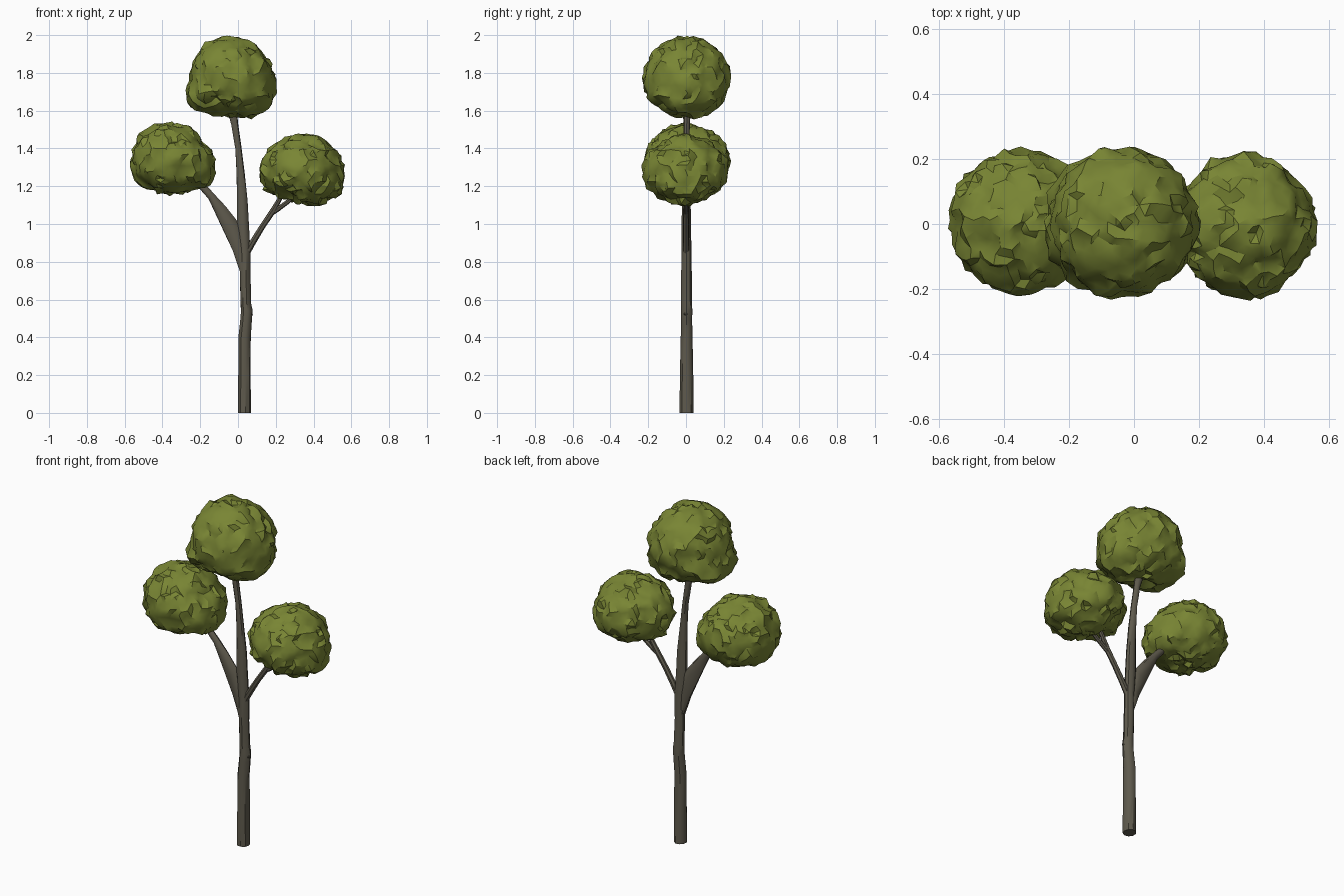
import bpy, bmesh, math, random
from mathutils import Vector, noise

random.seed(4)


def material(name, color):
    m = bpy.data.materials.new(name)
    m.diffuse_color = (*color, 1)
    return m


BARK = material("bark", (0.113, 0.102, 0.074))
LEAF = material("leaf_green", (0.19, 0.235, 0.034))


def finish(bm, name, mat, angle):
    bmesh.ops.recalc_face_normals(bm, faces=bm.faces)
    mesh = bpy.data.meshes.new(name)
    bm.to_mesh(mesh)
    bm.free()
    mesh.materials.append(mat)
    ob = bpy.data.objects.new(name, mesh)
    bpy.context.collection.objects.link(ob)
    bpy.ops.object.select_all(action='DESELECT')
    ob.select_set(True)
    bpy.context.view_layer.objects.active = ob
    bpy.ops.object.shade_smooth_by_angle(angle=math.radians(angle))
    return ob


# Tapered limb: path points are (x, y, z, half width, half depth)
def limb(name, path, sides=9):
    bm = bmesh.new()
    rings = []
    for i, (x, y, z, rw, rd) in enumerate(path):
        a, b = path[max(i - 1, 0)], path[min(i + 1, len(path) - 1)]
        t = Vector((b[0] - a[0], 0, b[2] - a[2])).normalized()
        across = Vector((t.z, 0, -t.x))
        ring = []
        for k in range(sides):
            u = math.tau * k / sides
            w = 1.02 + random.uniform(-0.05, 0.05)
            ring.append(bm.verts.new(Vector((x, y, z)) + across * (rw * w * math.cos(u))
                                     + Vector((0, rd * w * math.sin(u), 0))))
        rings.append(ring)
    for r, s in zip(rings, rings[1:]):
        for k in range(sides):
            n = (k + 1) % sides
            bm.faces.new((r[k], r[n], s[n], s[k]))
    bm.faces.new(rings[0])
    bm.faces.new(rings[-1])
    finish(bm, name, BARK, 40)


# Crown: sphere shaped by 12 front outline radii (every 30 degrees), then crumpled
def crown(name, centre, radii, depth, seed, fullness=0.0):
    bm = bmesh.new()
    bmesh.ops.create_icosphere(bm, subdivisions=4, radius=1)
    off = Vector((seed * 7.3, seed * 3.1, seed * 5.7))
    for v in bm.verts:
        d = v.co.normalized()
        a = (math.degrees(math.atan2(d.z, d.x)) % 360) / 30
        i, f = int(a) % 12, a - int(a)
        f = f * f * (3 - 2 * f)
        outline = radii[i] * (1 - f) + radii[(i + 1) % 12] * f
        flat = math.hypot(d.x, d.z)
        r = outline * flat ** 2 + depth * (1 - flat ** 2)
        # fuller or leaner between the axes
        r *= 1 + fullness * (flat * abs(d.y)) ** 2
        # leafy clumps, sharp crumples and tangential jitter
        lump = noise.noise(d * 3.2 + off) * 0.016
        cell = noise.voronoi(d * 5.5 + off)[0]
        crease = (min(cell[1] - cell[0], 0.35) - 0.22) * 0.04
        jitter = noise.noise_vector(d * 11 + off) * 0.014
        v.co = d * (r - 0.002 + lump + crease) + jitter
        v.co += Vector(centre)
    finish(bm, name, LEAF, 32)


# Trunk with its central leader
limb("trunk", [
    (0.033, 0.004, 0.0, 0.036, 0.037), (0.033, 0.004, 0.2, 0.034, 0.035),
    (0.034, 0.003, 0.4, 0.032, 0.032), (0.043, 0.003, 0.5, 0.03, 0.03),
    (0.045, 0.003, 0.54, 0.031, 0.03), (0.041, 0.003, 0.58, 0.028, 0.029),
    (0.037, 0.003, 0.72, 0.028, 0.028), (0.036, 0.003, 0.85, 0.029, 0.027),
    (0.027, 0.002, 1.0, 0.031, 0.025), (0.023, 0.002, 1.12, 0.028, 0.022),
    (0.013, 0.002, 1.27, 0.022, 0.019), (0.002, 0.002, 1.4, 0.017, 0.017),
    (-0.018, 0.004, 1.53, 0.018, 0.017), (-0.03, 0.004, 1.59, 0.025, 0.021),
    (-0.04, 0.004, 1.68, 0.012, 0.012)])

# Broad webbed left branch
limb("left_branch", [
    (0.024, 0.0, 0.75, 0.014, 0.02), (0.004, 0.0, 0.87, 0.034, 0.022),
    (-0.035, 0.0, 0.98, 0.046, 0.021), (-0.094, 0.0, 1.075, 0.032, 0.019),
    (-0.14, 0.0, 1.145, 0.02, 0.017), (-0.19, 0.0, 1.2, 0.019, 0.016),
    (-0.27, 0.0, 1.28, 0.01, 0.01)])

# Slim forked right branch
limb("right_branch", [
    (0.042, 0.0, 0.84, 0.017, 0.018), (0.075, 0.0, 0.9, 0.017, 0.016),
    (0.13, 0.0, 0.99, 0.016, 0.015), (0.185, 0.0, 1.07, 0.016, 0.015),
    (0.225, 0.004, 1.14, 0.012, 0.013), (0.29, 0.01, 1.23, 0.009, 0.009)], 7)
limb("right_fork", [
    (0.165, 0.0, 1.045, 0.01, 0.012), (0.205, 0.0, 1.075, 0.013, 0.012),
    (0.26, 0.0, 1.115, 0.012, 0.011), (0.33, 0.0, 1.17, 0.008, 0.008)], 7)

# Short twig stub on the trunk
limb("trunk_knot", [(0.05, 0.0, 0.515, 0.018, 0.016), (0.072, 0.0, 0.53, 0.012, 0.01)], 6)

# Three leafy crowns
crown("top_crown", (-0.034, 0.004, 1.765),
      [.228, .222, .222, .230, .234, .228, .220, .278, .212, .196, .232, .252], .232, 1)
crown("left_crown", (-0.352, 0.006, 1.337),
      [.228, .192, .200, .190, .206, .217, .220, .216, .188, .173, .192, .246], .224, 2)
crown("right_crown", (0.341, -0.006, 1.283),
      [.222, .208, .202, .194, .193, .222, .230, .220, .174, .178, .206, .233],
      .230, 3, -0.2)
